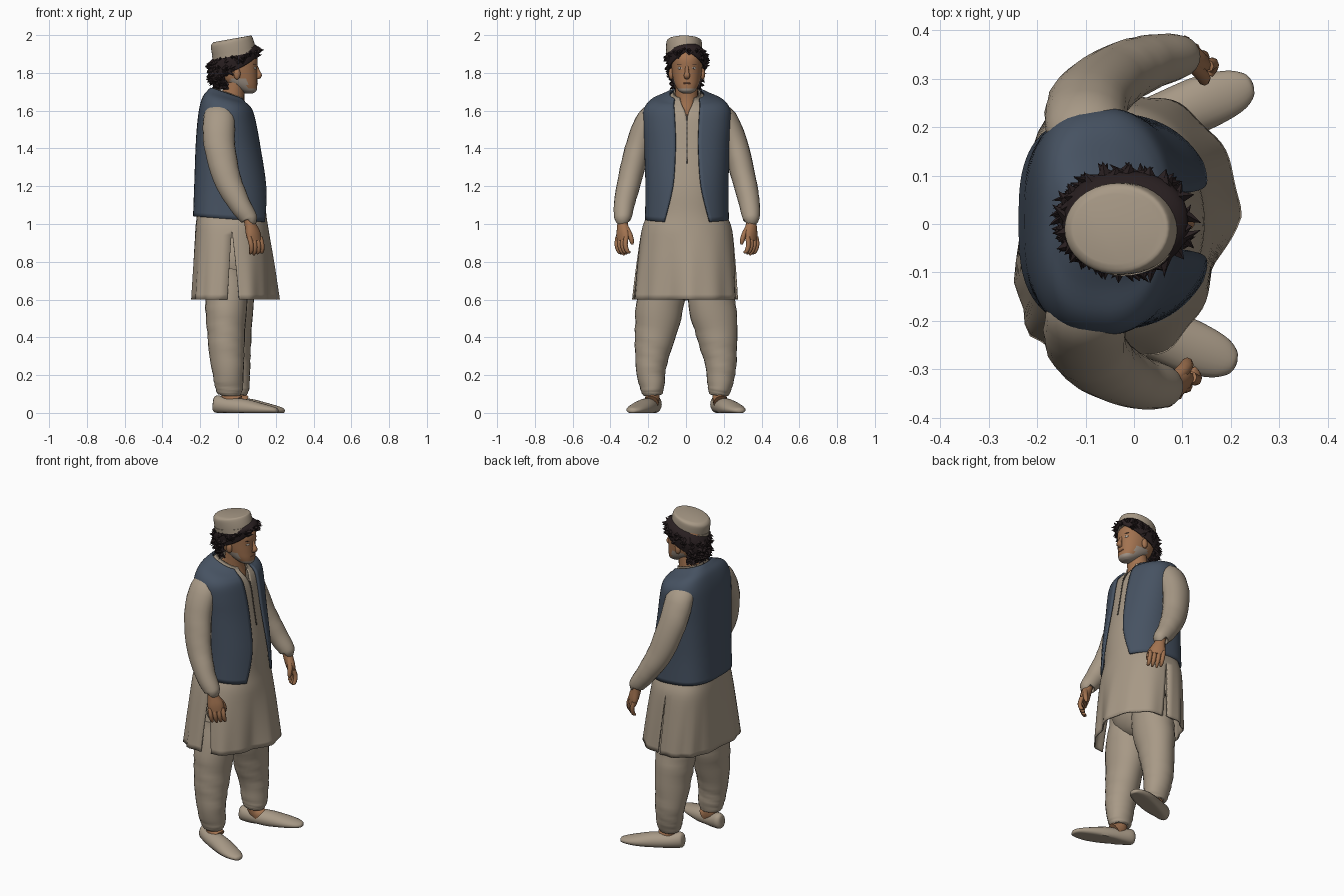
import bpy, bmesh, math, random
from mathutils import Vector

if "Cube" in bpy.data.objects:
    bpy.data.objects.remove(bpy.data.objects["Cube"])
random.seed(4)
PI = math.pi


def material(name, r, g, b):
    m = bpy.data.materials.new(name)
    m.use_nodes = True
    m.diffuse_color = (r, g, b, 1)
    m.node_tree.nodes["Principled BSDF"].inputs["Base Color"].default_value = (r, g, b, 1)
    return m


CLOTH = material("beige_cloth", .39, .32, .24)
BLUE = material("blue_waistcoat", .062, .085, .122)
SKIN = material("tan_skin", .36, .17, .08)
HAIR = material("dark_hair", .022, .014, .015)
STUBBLE = material("grey_stubble", .34, .28, .23)
THREAD = material("dark_thread", .09, .075, .06)
WHITE = material("eye_white", .5, .45, .4)
LIPS = material("lips", .29, .12, .065)


def finish(name, bm, mat, thick=0, smooth=True):
    bmesh.ops.recalc_face_normals(bm, faces=bm.faces)
    me = bpy.data.meshes.new(name)
    bm.to_mesh(me)
    bm.free()
    me.materials.append(mat)
    ob = bpy.data.objects.new(name, me)
    bpy.context.collection.objects.link(ob)
    if smooth:
        bpy.ops.object.select_all(action='DESELECT')
        ob.select_set(True)
        bpy.context.view_layer.objects.active = ob
        bpy.ops.object.shade_smooth_by_angle(angle=math.radians(50))
    if thick:
        mod = ob.modifiers.new("thickness", 'SOLIDIFY')
        mod.thickness, mod.offset = thick, 0
    return ob


def spline(rows, k):
    """Catmull-Rom interpolation of number rows."""
    out = []
    for i in range(len(rows) - 1):
        p0, p1, p2 = rows[max(i - 1, 0)], rows[i], rows[i + 1]
        p3 = rows[min(i + 2, len(rows) - 1)]
        for j in range(k):
            t = j / k
            out.append([.5 * (2 * b + (c - a) * t + (2 * a - 5 * b + 4 * c - d) * t * t
                              + (3 * b - a - 3 * c + d) * t ** 3)
                        for a, b, c, d in zip(p0, p1, p2, p3)])
    return out + [list(rows[-1])]


def add_rings(bm, rings, closed):
    vs = [[bm.verts.new(p) for p in ring] for ring in rings]
    n = len(vs[0])
    for lo, hi in zip(vs, vs[1:]):
        for i in range(n if closed else n - 1):
            j = (i + 1) % n
            bm.faces.new((lo[i], lo[j], hi[j], hi[i]))
    if closed:
        bm.faces.new(vs[0])
        bm.faces.new(vs[-1])


def loft(name, rings, mat, closed=True, thick=0):
    bm = bmesh.new()
    add_rings(bm, rings, closed)
    return finish(name, bm, mat, thick)


def tube(name, pts, mat, ref=(1, 0, 0), segs=16, k=5, floor=None, wrinkle=0):
    """Tube through (x, y, z, radius along ref, other radius)."""
    rows, rings = spline(pts, k), []
    for i, r in enumerate(rows):
        t = Vector(rows[min(i + 1, len(rows) - 1)][:3]) - Vector(rows[max(i - 1, 0)][:3])
        t.normalize()
        u = Vector(ref) - t * t.dot(Vector(ref))
        u.normalize()
        v = t.cross(u)
        ring = []
        for s in range(segs):
            a = 2 * PI * s / segs
            f = 1 + wrinkle * math.sin(i * 1.3 + 3 * math.sin(a + i * .4))
            p = Vector(r[:3]) + (u * r[3] * math.cos(a) + v * r[4] * math.sin(a)) * f
            if floor is not None:
                p.z = max(p.z, floor)
            ring.append(p)
        rings.append(ring)
    return loft(name, rings, mat)


def on_ring(row, a, n_front=2.1, n_back=3):
    """Point on a rounded outline; row = z, back, front, half width, tilt, opening."""
    z, back, front, half, tilt = row[:5]
    c, s = math.cos(a), math.sin(a)
    e = 2 / (n_front if c > 0 else n_back)
    dx = (front - back) / 2 * math.copysign(abs(c) ** e, c)
    y = half * math.copysign(abs(s) ** e, s)
    return Vector(((front + back) / 2 + dx, y + .005, z - tilt * dx))


def shell(name, rows, mat, spans, segs, place=on_ring, thick=.008):
    """Open garment made of angular panels, welded wherever their edges meet."""
    rows, bm = spline(rows, 5), bmesh.new()
    for panel in range(len(spans(rows[0]))):
        rings = []
        for row in rows:
            a0, a1 = spans(row)[panel]
            rings.append([place(row, a0 + (a1 - a0) * i / segs) for i in range(segs + 1)])
        add_rings(bm, rings, False)
    bmesh.ops.remove_doubles(bm, verts=bm.verts, dist=.0005)
    return finish(name, bm, mat, thick)


def blob(name, loc, scale, mat, rot=(0, 0, 0)):
    bm = bmesh.new()
    bmesh.ops.create_uvsphere(bm, u_segments=16, v_segments=10, radius=1)
    ob = finish(name, bm, mat)
    ob.location, ob.scale, ob.rotation_euler = loc, scale, rot


# Long tunic: split neck, side slits and soft folds towards the hem
def drop(z):
    return max(0, (.96 - z) / .36)


def opening(row):
    return math.asin(min(1, max(0, row[5]) / row[3]) ** 1.05)


def tunic_spans(row):
    w, t, q = opening(row), drop(row[0]), PI / 2
    f, b = q - .07 * t, q + .04 * t
    return (w, f), (b, 2 * PI - b), (2 * PI - f, 2 * PI - w)


def drape(row, a):
    p, c = on_ring(row, a), math.cos(a)
    t = drop(p.z)
    if c > 0:
        f = 1 + t * (.016 * math.cos(11 * a) - .045 * (1 - c))
        shift = -.05 * c * min(1, max(0, (.03 - p.y) / .11))
    else:
        f = 1 + .024 * t * math.cos(13 * a)
        shift = .08 * p.y
    return Vector((p.x * f + shift * t, p.y * f - .01 * t, p.z))


TUNIC = [(.6, -.235, .218, .28, 0, 0), (.8, -.23, .188, .258, 0, 0),
         (.97, -.222, .158, .235, 0, 0), (1.06, -.213, .145, .206, 0, 0),
         (1.2, -.21, .137, .202, 0, 0), (1.4, -.205, .105, .205, 0, 0),
         (1.54, -.196, .082, .21, 0, 0), (1.6, -.185, .066, .2, .05, .01),
         (1.64, -.165, .052, .165, .2, .022), (1.66, -.145, .042, .11, .3, .028),
         (1.675, -.13, .036, .075, .35, .033), (1.692, -.125, .034, .068, .35, .037)]
shell("tunic", TUNIC, CLOTH, tunic_spans, 24, drape)

# Neck placket
strip = [r for r in spline(TUNIC, 5) if 1.28 < r[0] < 1.59]
loft("placket_seam", [[(r[2] + .005, .005 + w, r[0]) for w in (-.003, .003)] for r in strip],
     THREAD, closed=False, thick=.004)


# Sleeveless waistcoat, open down the front
def open_front(row):
    w = opening(row)
    return [(w, 2 * PI - w)]


shell("waistcoat", [(1.025, -.232, .168, .216, .08, .12), (1.2, -.226, .154, .214, 0, .074),
                    (1.4, -.219, .12, .22, 0, .06), (1.52, -.211, .098, .228, 0, .062),
                    (1.6, -.2, .08, .225, .05, .066), (1.645, -.182, .064, .192, .2, .068),
                    (1.668, -.158, .052, .13, .32, .068), (1.685, -.142, .043, .09, .35, .066)],
      BLUE, open_front, 64, thick=.012)

# Baggy trousers
blob("trouser_seat", (-.03, 0, .81), (.13, .195, .215), CLOTH)
for side, label in ((1, "left"), (-1, "right")):
    dx = .017 * side

    def at(x, y, z, *r):
        return (x + dx, y * side, z, *r)

    tube(label + "_trouser_leg", [
        at(-.045, .115, .75, .11, .11), at(-.045, .137, .58, .112, .126),
        at(-.045, .166, .4, .099, .106), at(-.038, .185, .25, .086, .082),
        at(-.03, .18, .15, .076, .067), at(-.028, .176, .105, .064, .056),
        at(-.028, .175, .093, .05, .045)], CLOTH, segs=24, k=6, wrinkle=.022)

    # Ankle and slip-on shoe
    tube(label + "_ankle", [at(-.028, .176, .14, .04, .036), at(-.025, .178, .08, .046, .038),
                            at(.0, .186, .05, .055, .04)], SKIN)
    tube(label + "_shoe", [
        at(-.115, .158, .05, .012, .025), at(-.1, .162, .048, .036, .045),
        at(-.04, .186, .037, .047, .045), at(.05, .219, .028, .055, .046),
        at(.13, .252, .02, .056, .034), at(.19, .274, .015, .045, .022),
        at(.22, .286, .012, .026, .014), at(.228, .289, .012, .006, .005)],
        CLOTH, ref=(0, 1, 0), segs=20, floor=0)

# Sleeves and hands
for side, label in ((1, "left"), (-1, "right")):
    reach = .035 if side > 0 else 0

    def at(x, y, z, *r):
        return (x + reach * max(0, min(1, (1.55 - z) / .5)), y * side + .005, z, *r)

    tube(label + "_sleeve", [
        at(-.098, .15, 1.605, .065, .045), at(-.1, .202, 1.555, .084, .064),
        at(-.098, .256, 1.42, .083, .066), at(-.06, .299, 1.25, .073, .064),
        at(.0, .329, 1.12, .06, .056), at(.055, .34, 1.035, .047, .046),
        at(.06, .341, 1.022, .036, .036)], CLOTH, segs=20, wrinkle=.016)
    tube(label + "_palm", [
        at(.052, .338, 1.05, .026, .026), at(.064, .34, 1.0, .031, .028),
        at(.08, .34, .95, .045, .026), at(.09, .341, .91, .043, .02)],
        SKIN, ref=(.8, -.6 * side, 0), segs=12)
    for i in range(4):
        x, y, tip = .06 + .019 * i, .366 - .015 * i, .836 + .008 * abs(i - 1)
        tube(f"{label}_finger_{i + 1}", [
            at(x, y, .93, .013, .013), at(x + .01, y + .005, .89, .0125, .0125),
            at(x + .01, y - .006, .855, .011, .011), at(x + .004, y - .02, tip, .006, .006)],
            SKIN, segs=8, k=3)
    tube(label + "_thumb", [
        at(.085, .325, .985, .015, .015), at(.105, .303, .945, .015, .014),
        at(.11, .292, .91, .012, .012), at(.11, .29, .892, .006, .006)], SKIN, segs=8, k=3)

# Neck and head
tube("neck", [(-.065, .005, 1.53, .09, .08), (-.045, .005, 1.62, .09, .062),
              (-.025, .003, 1.69, .06, .06), (-.012, 0, 1.78, .055, .06)], SKIN, segs=20)
FACE = [(1.692, .035, .08, .024, 0), (1.705, .01, .098, .044, 0), (1.735, -.05, .102, .063, 0),
        (1.77, -.1, .102, .074, 0), (1.82, -.125, .102, .081, 0), (1.88, -.13, .102, .083, 0),
        (1.925, -.12, .068, .075, 0)]
head = loft("head", [[on_ring(r, 2 * PI * i / 32, 2.2, 2.2) for i in range(32)]
                     for r in spline(FACE, 4)], SKIN)
head.data.materials.append(STUBBLE)
for f in head.data.polygons:
    c = f.center
    if c.z < 1.715 or (c.z < 1.775 and -.04 < c.x < .05):
        f.material_index = 1

# Facial features
tube("nose", [(.096, .005, 1.835, .008, .009), (.106, .005, 1.805, .012, .011),
              (.112, .005, 1.785, .014, .017), (.1, .005, 1.772, .008, .012)], SKIN, segs=12)
blob("mouth", (.099, .005, 1.745), (.006, .022, .005), LIPS)
for s in (-1, 1):
    turn = (0, 0, .35 * s)
    blob("eye", (.089, .005 + s * .034, 1.825), (.007, .015, .007), WHITE, turn)
    blob("iris", (.0945, .005 + s * .033, 1.825), (.003, .004, .004), THREAD, turn)
    blob("eyebrow", (.09, .005 + s * .035, 1.846), (.006, .018, .003), HAIR, turn)
    blob("ear", (-.005, .005 + s * .083, 1.795), (.018, .014, .03), SKIN)

# Hair base with ragged locks, rising towards the forehead under the cap
SCALP = [(1.715, -.1, .07, .065, 0), (1.745, -.122, .08, .076, 0), (1.78, -.14, .09, .086, -.05),
         (1.84, -.145, .098, .098, -.15), (1.885, -.14, .108, .1, -.25),
         (1.91, -.125, .1, .09, -.25), (1.935, -.1, .07, .065, -.25)]


def hairline(row):
    a = max(0, min(1.95, (1.882 - row[0]) * 22))
    return [(a, 2 * PI - a)]


def on_scalp(row, a):
    return on_ring(row, a, 2.2, 2.2)


shell("hair_base", SCALP, HAIR, hairline, 32, on_scalp)
bm = bmesh.new()
scalp_rows = spline(SCALP, 6)[3:-10]
for i in range(230):
    row = random.choice(scalp_rows)
    a = random.uniform(*hairline(row)[0])
    p = on_scalp(row, a)
    out = Vector((math.cos(a), math.sin(a), 0))
    side = Vector((-out.y, out.x, 0))
    up = Vector((0, 0, 1))
    tip = p + out * random.uniform(.012, .03) + side * random.uniform(-.03, .03)
    tip -= up * random.uniform(-.01, .024 if out.x < .3 else .006)
    base = [bm.verts.new(p + d * .015) for d in (side, up, -side, -up)]
    point = bm.verts.new(tip)
    for j in range(4):
        bm.faces.new((base[j], base[(j + 1) % 4], point))
finish("hair_locks", bm, HAIR, smooth=False)

# Round cap, tipped back
tube("cap", [(-.018, -.01, 1.893, .115, .093), (-.025, -.01, 1.927, .116, .095),
             (-.034, -.01, 1.962, .113, .094), (-.037, -.01, 1.974, .106, .087),
             (-.038, -.01, 1.979, .09, .072)], CLOTH, segs=40, k=3)
tube("cap_band", [(-.018, -.01, 1.89, .118, .096), (-.0225, -.01, 1.913, .118, .097)],
     CLOTH, segs=40, k=2)
